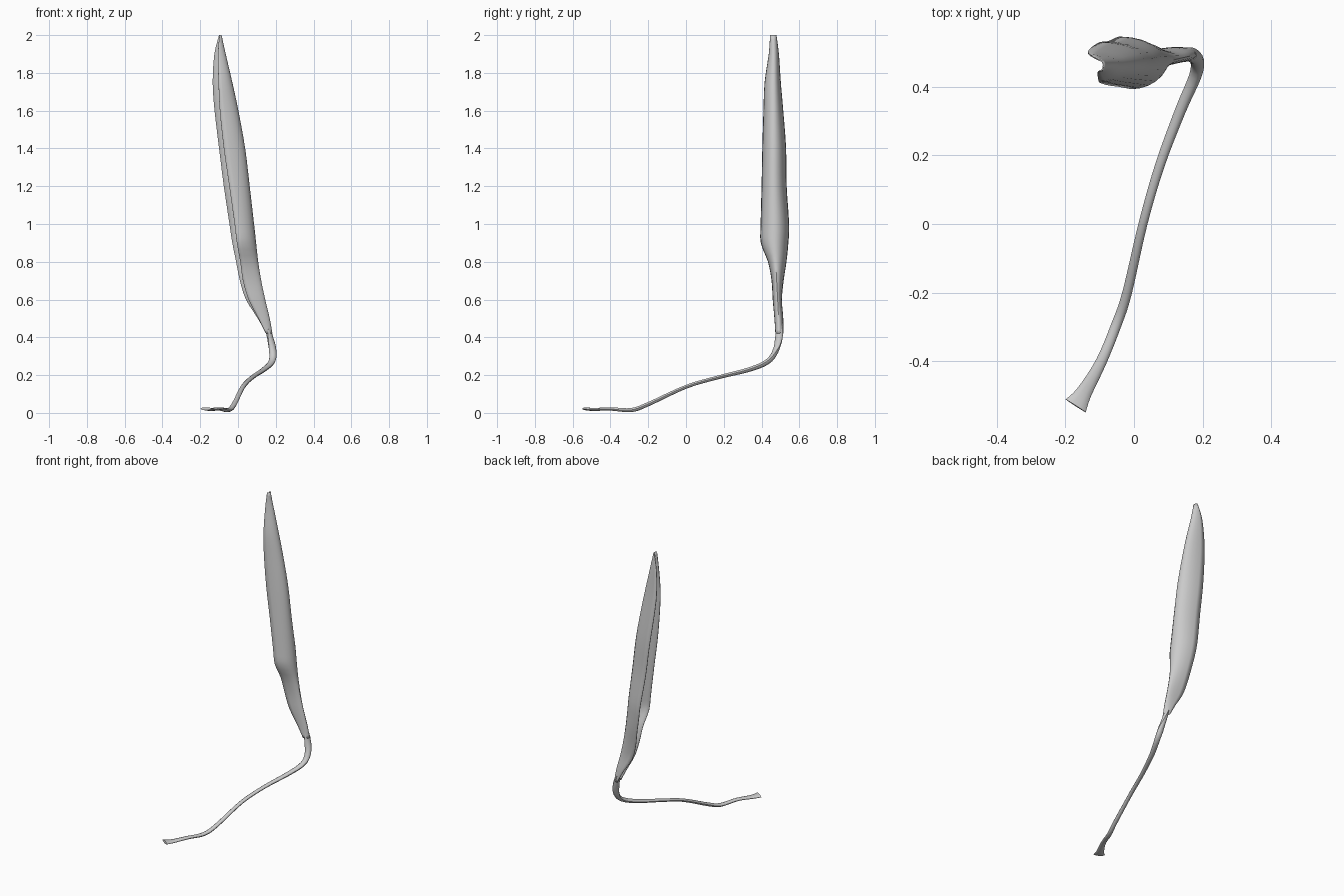
import bpy, math
from mathutils import Vector


def spline(rows, steps):
    """Catmull-Rom through rows of numbers."""
    out = []
    for i in range(len(rows) - 1):
        a, b = rows[max(i - 1, 0)], rows[i]
        c, d = rows[i + 1], rows[min(i + 2, len(rows) - 1)]
        for k in range(steps):
            t = k / steps
            out.append([0.5 * (2 * q + (r - p) * t + (2 * p - 5 * q + 4 * r - s) * t * t
                               + (3 * q - p - 3 * r + s) * t ** 3)
                        for p, q, r, s in zip(a, b, c, d)])
    out.append(list(rows[-1]))
    return out


def loft(name, rings, closed):
    """Skin a list of equal-length rings with quads."""
    n = len(rings[0])
    verts = [p for ring in rings for p in ring]
    faces = []
    for i in range(len(rings) - 1):
        for j in range(n if closed else n - 1):
            k = (j + 1) % n
            faces.append((i * n + j, i * n + k, (i + 1) * n + k, (i + 1) * n + j))
    if closed:
        faces.append(tuple(reversed(range(n))))
        faces.append(tuple(range(len(verts) - n, len(verts))))
    me = bpy.data.meshes.new(name)
    me.from_pydata(verts, [], faces)
    ob = bpy.data.objects.new(name, me)
    bpy.context.collection.objects.link(ob)
    bpy.context.view_layer.objects.active = ob
    ob.select_set(True)
    bpy.ops.object.shade_smooth_by_angle(angle=math.radians(40))
    ob.select_set(False)
    return ob


# Stem: x, y, z, half width, half thickness; flared flat foot at the start
stem_rows = spline([
    (-0.170, -0.530, 0.022, 0.035, 0.008),
    (-0.145, -0.49, 0.018, 0.023, 0.008),
    (-0.095, -0.40, 0.021, 0.016, 0.009),
    (-0.050, -0.29, 0.015, 0.015, 0.011),
    (-0.020, -0.20, 0.046, 0.014, 0.011),
    (0.026, 0.00, 0.138, 0.013, 0.010),
    (0.075, 0.17, 0.188, 0.014, 0.010),
    (0.135, 0.33, 0.228, 0.016, 0.012),
    (0.178, 0.43, 0.270, 0.018, 0.014),
    (0.184, 0.475, 0.330, 0.020, 0.016),
    (0.165, 0.494, 0.420, 0.021, 0.015),
    (0.142, 0.490, 0.520, 0.014, 0.010),
    (0.120, 0.484, 0.640, 0.005, 0.004)], 4)
rings = []
for i, (x, y, z, w, h) in enumerate(stem_rows):
    a = Vector(stem_rows[max(i - 1, 0)][:3])
    b = Vector(stem_rows[min(i + 1, len(stem_rows) - 1)][:3])
    tan = (b - a).normalized()
    side = tan.cross(Vector((0, 0, 1))).normalized()
    up = side.cross(tan)
    rings.append([Vector((x, y, z)) + side * w * math.cos(t) + up * h * math.sin(t)
                  for t in (math.tau * k / 10 for k in range(10))])
loft("stem", rings, True)

# Leaf blade: z, midrib x y, back edge x y, front edge x y
leaf_rows = spline([
    (0.42, 0.180, 0.492, 0.148, 0.513, 0.148, 0.475),
    (0.50, 0.166, 0.490, 0.105, 0.513, 0.108, 0.470),
    (0.60, 0.142, 0.485, 0.042, 0.506, 0.056, 0.461),
    (0.70, 0.121, 0.480, 0.010, 0.515, 0.026, 0.455),
    (0.80, 0.105, 0.475, -0.010, 0.530, 0.012, 0.436),
    (0.90, 0.094, 0.470, -0.030, 0.540, -0.006, 0.398),
    (1.00, 0.083, 0.470, -0.045, 0.544, -0.018, 0.397),
    (1.20, 0.060, 0.466, -0.075, 0.531, -0.046, 0.402),
    (1.40, 0.036, 0.465, -0.100, 0.528, -0.075, 0.406),
    (1.60, 0.000, 0.465, -0.124, 0.513, -0.096, 0.412),
    (1.75, -0.032, 0.465, -0.134, 0.500, -0.103, 0.418),
    (1.90, -0.067, 0.465, -0.125, 0.490, -0.106, 0.440),
    (2.00, -0.089, 0.463, -0.100, 0.477, -0.098, 0.447)], 3)
rings = []
for z, rx, ry, bx, by, fx, fy in leaf_rows:
    ring = []
    for k in range(-6, 7):
        ex, ey = (bx, by) if k < 0 else (fx, fy)
        t = abs(k) / 6 * math.pi / 2
        ring.append((rx + (ex - rx) * (1 - math.cos(t)), ry + (ey - ry) * math.sin(t), z))
    rings.append(ring)
leaf = loft("leaf_blade", rings, False)
thick = leaf.modifiers.new("thickness", 'SOLIDIFY')
thick.thickness = 0.004
thick.offset = 0
